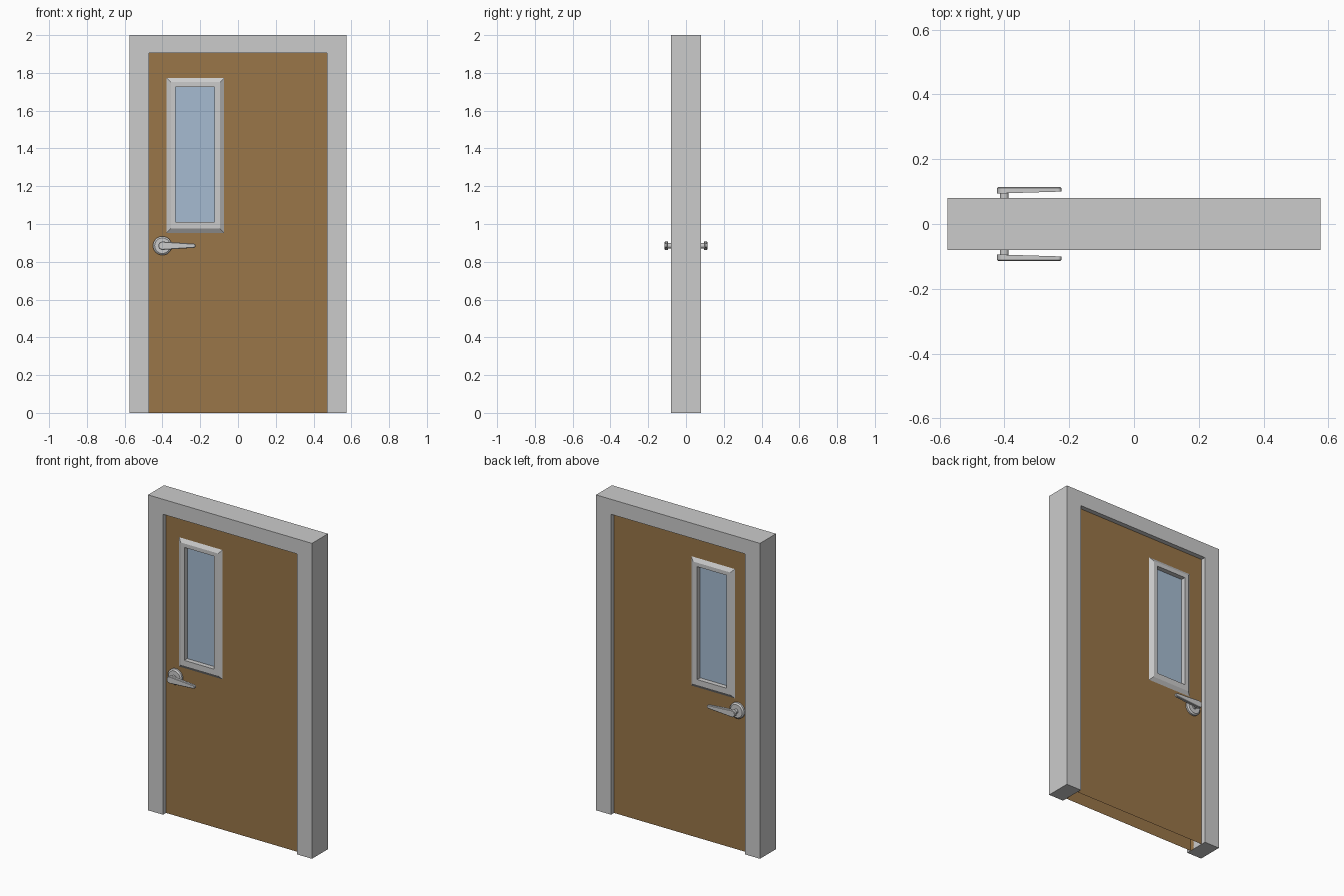
import bpy, bmesh, math

if "Cube" in bpy.data.objects:
    bpy.data.objects.remove(bpy.data.objects["Cube"])


def material(name, rgb):
    m = bpy.data.materials.new(name)
    m.diffuse_color = (*rgb, 1)
    m.use_nodes = True
    m.node_tree.nodes["Principled BSDF"].inputs["Base Color"].default_value = m.diffuse_color
    return m


WOOD = material("wood", (0.32, 0.18, 0.065))
GLASS = material("glass", (0.38, 0.50, 0.64))


def finish(name, bm, mat=None):
    bmesh.ops.recalc_face_normals(bm, faces=bm.faces)
    me = bpy.data.meshes.new(name)
    bm.to_mesh(me)
    bm.free()
    ob = bpy.data.objects.new(name, me)
    bpy.context.collection.objects.link(ob)
    if mat:
        me.materials.append(mat)
    return ob


def loft(bm, rings, closed=False, caps=False):
    """Bridge successive vertex rings with quads."""
    vs = [[bm.verts.new(p) for p in r] for r in rings]
    n = len(vs[0])
    pairs = list(zip(vs, vs[1:])) + ([(vs[-1], vs[0])] if closed else [])
    for a, b in pairs:
        for i in range(n):
            j = (i + 1) % n
            bm.faces.new((a[i], a[j], b[j], b[i]))
    if caps:
        bm.faces.new(vs[0])
        bm.faces.new(vs[-1])


def rect(x0, x1, z0, z1, y):
    return [(x0, y, z0), (x1, y, z0), (x1, y, z1), (x0, y, z1)]


def smooth(ob):
    bpy.ops.object.select_all(action='DESELECT')
    ob.select_set(True)
    bpy.context.view_layer.objects.active = ob
    bpy.ops.object.shade_smooth_by_angle(angle=math.radians(30))


# Door frame: one U-shaped profile extruded through the wall depth
W, IW, H, IH, D = 0.575, 0.47, 2.0, 1.905, 0.08
outline = [(-W, 0), (-W, H), (W, H), (W, 0), (IW, 0), (IW, IH), (-IW, IH), (-IW, 0)]
bm = bmesh.new()
loft(bm, [[(x, y, z) for x, z in outline] for y in (-D, D)], caps=True)
finish("door_frame", bm)

# Door slab: hollow shell, open underneath, with a window hole on each face
WX0, WX1, WZ0, WZ1 = -0.378, -0.073, 0.953, 1.773      # window trim outside
GX0, GX1, GZ0, GZ1 = -0.331, -0.124, 1.01, 1.726       # visible pane
T = 0.05
bm = bmesh.new()
loft(bm, [rect(GX0, GX1, GZ0, GZ1, -T), rect(-IW, IW, 0, IH, -T),
          rect(-IW, IW, 0, IH, T), rect(GX0, GX1, GZ0, GZ1, T)])
bottom = [f for f in bm.faces
          if all(v.co.z < 0.01 for v in f.verts)]
bmesh.ops.delete(bm, geom=bottom, context='FACES_ONLY')
finish("door_slab", bm, WOOD)

# Window trim: bevelled ring passing through the door
B, P = 0.022, 0.065
bm = bmesh.new()
loft(bm, [rect(WX0, WX1, WZ0, WZ1, -T),
          rect(WX0 + B, WX1 - B, WZ0 + B, WZ1 - B, -P),
          rect(GX0, GX1, GZ0, GZ1, -P),
          rect(GX0, GX1, GZ0, GZ1, P),
          rect(WX0 + B, WX1 - B, WZ0 + B, WZ1 - B, P),
          rect(WX0, WX1, WZ0, WZ1, T)])
finish("window_trim", bm)

# Window pane
bm = bmesh.new()
loft(bm, [rect(GX0, GX1, GZ0, GZ1, y) for y in (-0.035, 0.035)], caps=True)
finish("window_pane", bm, GLASS)

# Handles on both faces
HX, HZ, N = -0.40, 0.885, 32


def circle(r, y):
    return [(HX + r * math.cos(2 * math.pi * i / N), y,
             HZ + r * math.sin(2 * math.pi * i / N)) for i in range(N)]


def lever_ring(y_hub, y_tip, inset=0.0):
    """Rounded tapering outline: big arc at the hub, small arc at the tip."""
    pts = []
    for cx, r, a0 in ((HX, 0.022, 90), (-0.235, 0.011, -90)):
        for i in range(13):
            a = math.radians(a0 + 15 * i)
            x = cx + (r - inset) * math.cos(a)
            t = (x - HX + 0.022) / 0.197
            pts.append((x, y_hub + (y_tip - y_hub) * t, HZ + (r - inset) * math.sin(a)))
    return pts


for side, s in (("front", -1), ("back", 1)):
    # Round rose plate with a chamfered rim
    bm = bmesh.new()
    loft(bm, [circle(r, s * y) for r, y in
              ((0.05, 0.05), (0.05, 0.061), (0.041, 0.068))], caps=True)
    smooth(finish(side + "_rose", bm))
    # Spindle
    bm = bmesh.new()
    loft(bm, [circle(0.0135, s * y) for y in (0.066, 0.1)], caps=True)
    smooth(finish(side + "_spindle", bm))
    # Lever
    bm = bmesh.new()
    loft(bm, [lever_ring(s * 0.094, s * 0.1), lever_ring(s * 0.111, s * 0.111),
              lever_ring(s * 0.114, s * 0.114, 0.003)], caps=True)
    smooth(finish(side + "_lever", bm))
